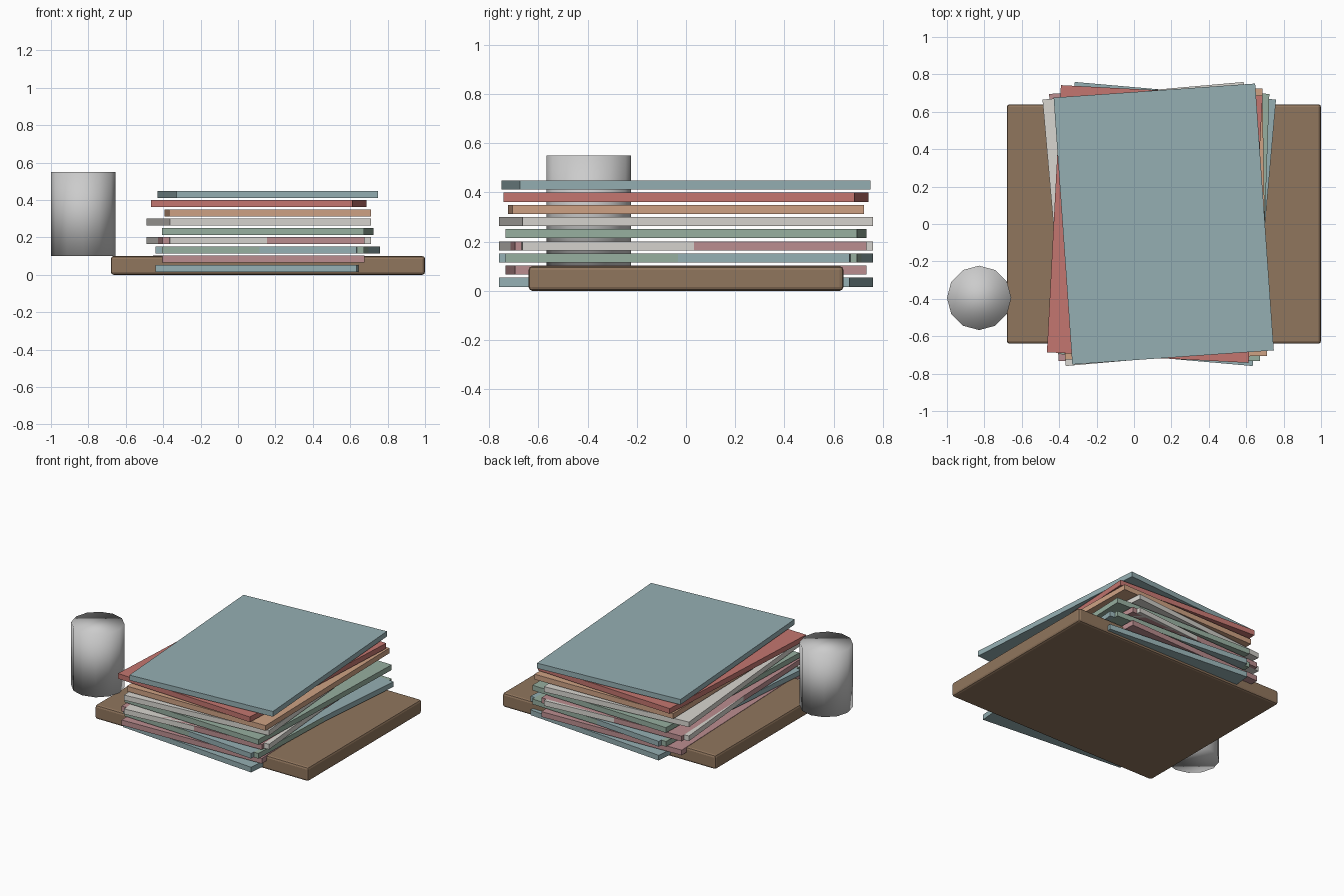
import bpy
from math import radians

if "Cube" in bpy.data.objects:
    bpy.data.objects.remove(bpy.data.objects["Cube"])


def material(name, rgb):
    m = bpy.data.materials.new(name)
    m.diffuse_color = (*rgb, 1)
    m.use_nodes = True
    m.node_tree.nodes["Principled BSDF"].inputs["Base Color"].default_value = m.diffuse_color
    return m


def box(name, center, size, mat, angle=0):
    bpy.ops.mesh.primitive_cube_add(size=1, location=center)
    o = bpy.context.object
    o.name = name
    o.scale = size
    bpy.ops.object.transform_apply(location=False, rotation=False, scale=True)
    o.rotation_euler.z = radians(angle)
    o.data.materials.append(mat)
    return o


blue = material("dusty_blue", (0.30, 0.43, 0.45))
pink = material("dusty_pink", (0.50, 0.27, 0.28))
green = material("sage_green", (0.31, 0.43, 0.35))
white = material("paper_white", (0.69, 0.67, 0.63))
orange = material("soft_orange", (0.62, 0.36, 0.23))
red = material("soft_red", (0.55, 0.18, 0.16))
brown = material("wood_brown", (0.28, 0.18, 0.11))

# Wooden board with softened edges
board = box("board", (0.16, 0, 0.05), (1.68, 1.28, 0.10), brown)
bevel = board.modifiers.new("edge_bevel", "BEVEL")
bevel.width = 0.015
bevel.segments = 2

# Two interleaved stacks sharing one sequence of colours and twists
sequence = [(blue, -5), (pink, 2), (green, -2), (white, 5),
            (orange, 1), (red, -3), (blue, 4)]


def stack(prefix, first_level, count):
    for i, (mat, angle) in enumerate(sequence[:count]):
        x = 0.111 if i % 2 else 0.159
        z = 0.0345 + 0.0494 * (first_level + i)
        box(f"{prefix}_{i + 1}", (x, 0, z), (1.08, 1.43, 0.037), mat, angle)


stack("lower_magazine", 0, 4)
stack("upper_magazine", 2, 7)

# Twelve-sided smooth-shaded cup
bpy.ops.mesh.primitive_cylinder_add(vertices=12, radius=0.172, depth=0.45,
                                    location=(-0.828, -0.395, 0.325))
cup = bpy.context.object
cup.name = "cup"
bpy.ops.object.shade_smooth()
